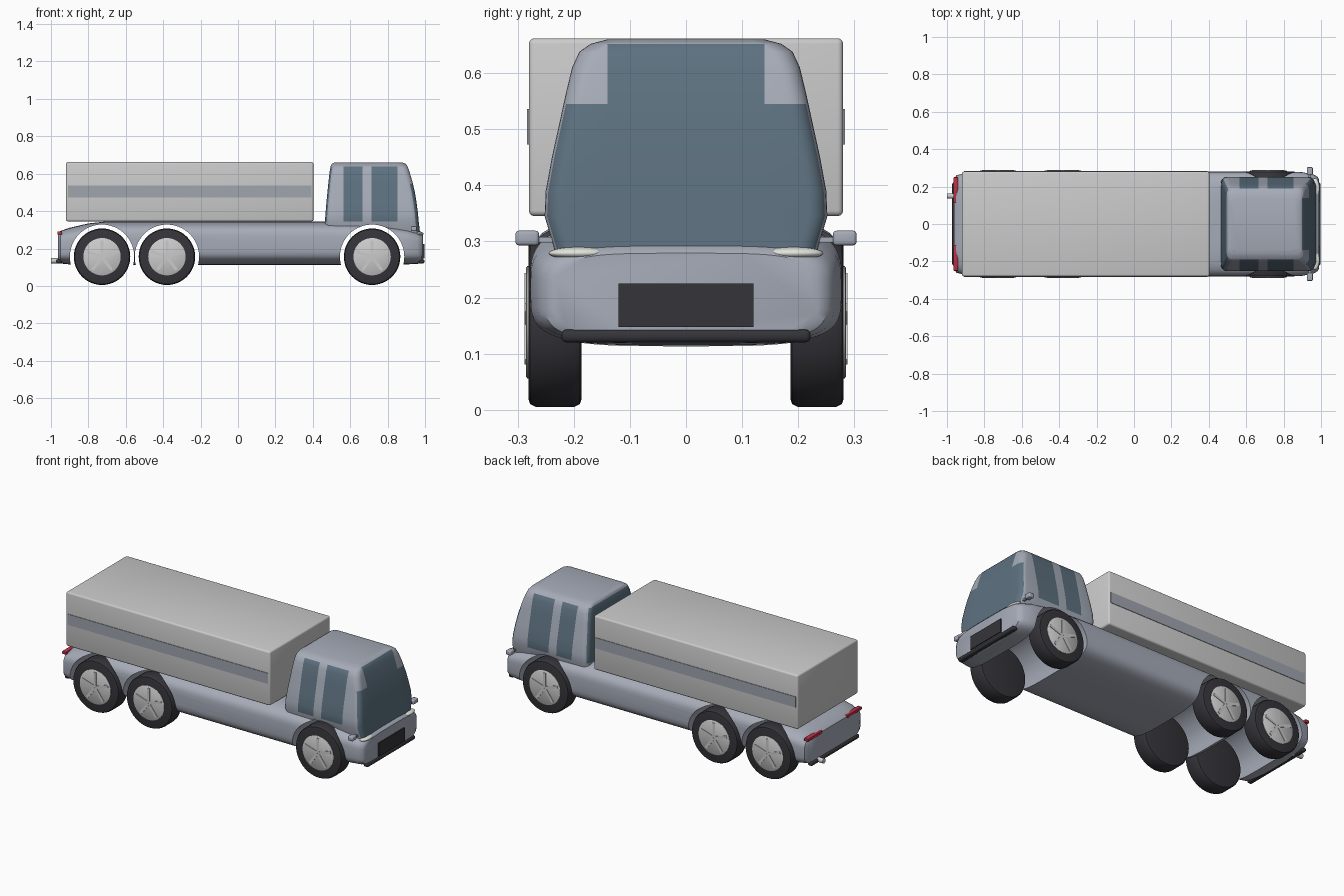
import bpy, bmesh, math
from mathutils import Vector, Matrix

if "Cube" in bpy.data.objects:
    bpy.data.objects.remove(bpy.data.objects["Cube"])


def material(name, rgb):
    m = bpy.data.materials.new(name)
    m.diffuse_color = (*rgb, 1)
    m.use_nodes = True
    m.node_tree.nodes["Principled BSDF"].inputs["Base Color"].default_value = m.diffuse_color
    return m


BODY = material("body_grey_blue", (0.38, 0.41, 0.48))
GLASS = material("window_blue", (0.11, 0.165, 0.215))
PALE = material("pale_grey", (0.60, 0.60, 0.60))
STRIPE = material("stripe_grey", (0.35, 0.38, 0.43))
TYRE = material("tyre_black", (0.035, 0.035, 0.042))
LAMP = material("lamp_white", (0.75, 0.77, 0.72))
RED = material("tail_red", (0.50, 0.03, 0.06))


def finish(name, bm, mats, angle=35):
    """Turn a bmesh into a named object with smooth shading by angle."""
    bmesh.ops.recalc_face_normals(bm, faces=bm.faces)
    me = bpy.data.meshes.new(name)
    bm.to_mesh(me)
    bm.free()
    for m in mats:
        me.materials.append(m)
    ob = bpy.data.objects.new(name, me)
    bpy.context.collection.objects.link(ob)
    smooth(ob, angle)
    return ob


def smooth(ob, angle=35):
    bpy.ops.object.select_all(action='DESELECT')
    bpy.context.view_layer.objects.active = ob
    ob.select_set(True)
    bpy.ops.object.shade_smooth_by_angle(angle=math.radians(angle))


def loft(bm, rings):
    """Skin closed rings of equal length and cap both ends."""
    vs = [[bm.verts.new(p) for p in r] for r in rings]
    n = len(vs[0])
    for a, b in zip(vs, vs[1:]):
        for i in range(n):
            j = (i + 1) % n
            bm.faces.new((a[i], a[j], b[j], b[i]))
    bm.faces.new(vs[0])
    bm.faces.new(vs[-1])


def box(name, lo, hi, mat, bevel=0.0):
    lo, hi = Vector(lo), Vector(hi)
    bm = bmesh.new()
    bmesh.ops.create_cube(bm, size=1, matrix=Matrix.Translation((lo + hi) / 2)
                          @ Matrix.Diagonal((*(hi - lo), 1)))
    if bevel:
        bmesh.ops.bevel(bm, geom=bm.edges[:], offset=bevel, segments=3,
                        profile=0.5, affect='EDGES')
    return finish(name, bm, [mat])


def lathe(name, profile, origin, axis, mat, n=48):
    """Revolve (radius, offset) points round the x or y axis."""
    bm = bmesh.new()
    rings = []
    for r, d in profile:
        ring = []
        for i in range(n):
            c, s = r * math.cos(math.tau * i / n), r * math.sin(math.tau * i / n)
            ring.append(Vector((c, d, s) if axis == 'Y' else (d, c, s)) + Vector(origin))
        rings.append(ring)
    loft(bm, rings)
    return finish(name, bm, [mat])


WHEEL_X, WHEEL_Z = (-0.727, -0.38, 0.717), 0.156

# Hull: superellipse sections along x (x, half width, bottom, top)
SECTIONS = [(-0.962, .235, .128, .283), (-0.95, .260, .120, .294), (-0.90, .274, .115, .311),
            (-0.80, .280, .113, .334), (-0.70, .280, .113, .345), (0.50, .280, .113, .345),
            (0.70, .280, .113, .340), (0.80, .280, .113, .331), (0.90, .277, .115, .313),
            (0.96, .265, .118, .297), (0.982, .252, .122, .288), (0.99, .235, .130, .279)]


def superellipse(x, hw, zb, zt, n=64, e=0.5):
    pts = []
    for i in range(n):
        c, s = math.cos(math.tau * i / n), math.sin(math.tau * i / n)
        pts.append((x, hw * math.copysign(abs(c) ** e, c),
                    (zb + zt) / 2 + (zt - zb) / 2 * math.copysign(abs(s) ** e, s)))
    return pts


bm = bmesh.new()
loft(bm, [superellipse(*s) for s in SECTIONS])
hull = finish("hull", bm, [BODY])

# Cab: rounded rectangles stacked in z (z, back x, front x, half width)
LEVELS = [(.270, .472, .975, .230), (.345, .465, .966, .252), (.390, .468, .962, .250),
          (.450, .473, .954, .239), (.500, .478, .946, .228), (.560, .484, .932, .215),
          (.610, .490, .917, .203), (.638, .495, .907, .190), (.652, .501, .898, .170),
          (.660, .515, .880, .140)]


def rounded_rect(z, x0, x1, hw, r=0.034, seg=6):
    pts = []
    for k, (sx, sy) in enumerate(((1, 1), (-1, 1), (-1, -1), (1, -1))):
        cx = (x1 - r) if sx > 0 else (x0 + r)
        for i in range(seg + 1):
            a = math.pi / 2 * (k + i / seg)
            pts.append((cx + r * math.cos(a), sy * (hw - r) + r * math.sin(a), z))
    return pts


bm = bmesh.new()
loft(bm, [rounded_rect(*lv) for lv in LEVELS])
cuts = [((x, 0, 0), (1, 0, 0)) for x in (.565, .665, .715, .852)]
cuts += [((0, y, 0), (0, 1, 0)) for y in (-.14, .14)]
cuts += [((0, 0, z), (0, 0, 1)) for z in (.545, .64, .655)]
for co, no in cuts:
    bmesh.ops.bisect_plane(bm, geom=bm.verts[:] + bm.edges[:] + bm.faces[:],
                           plane_co=co, plane_no=no)
bmesh.ops.recalc_face_normals(bm, faces=bm.faces)
# Windows: windscreen, two side panes and a rear pane
for f in bm.faces:
    c, n = f.calc_center_median(), f.normal
    screen = n.x > 0.5 and c.z < .655 and (c.z < .545 or abs(c.y) < .14)
    side = (abs(n.y) > .6 and .345 < c.z < .64
            and (.565 < c.x < .665 or .715 < c.x < .852))
    rear = n.x < -.7 and .345 < c.z < .64
    f.material_index = int(screen or side or rear)
cab = finish("cab", bm, [BODY, GLASS])

# Wheel arches cut right through hull and cab
bm = bmesh.new()
for x in WHEEL_X:
    bmesh.ops.create_cone(bm, cap_ends=True, segments=72, radius1=.172, radius2=.172, depth=.8,
                          matrix=Matrix.Translation((x, 0, WHEEL_Z)) @ Matrix.Rotation(math.pi / 2, 4, 'X'))
cutter = finish("arch_cutter", bm, [BODY])
cutter.hide_render = True
for ob in (hull, cab):
    mod = ob.modifiers.new("arches", 'BOOLEAN')
    mod.operation, mod.solver, mod.object = 'DIFFERENCE', 'EXACT', cutter
    bpy.context.view_layer.objects.active = ob
    bpy.ops.object.modifier_apply(modifier=mod.name)
    smooth(ob)
bpy.data.objects.remove(cutter)

# Cargo box
box("cargo_box", (-.92, -.28, .345), (.403, .28, .662), PALE, .010)

for s, side in ((1, "left"), (-1, "right")):
    def sbox(name, x, y, z, mat, bevel=0.0):
        ys = sorted((s * y[0], s * y[1]))
        return box(f"{side}_{name}", (x[0], ys[0], z[0]), (x[1], ys[1], z[1]), mat, bevel)

    # Wheels with pale hubs and five slim spokes
    for i, x in enumerate(WHEEL_X):
        o = (x, 0, WHEEL_Z)
        lathe(f"{side}_tyre_{i}", [(.136, s * .186), (.146, s * .189), (.151, s * .199), (.151, s * .268),
                                   (.146, s * .278), (.136, s * .281)], o, 'Y', TYRE)
        lathe(f"{side}_hub_{i}", [(.10, s * .27), (.10, s * .283), (.097, s * .285)], o, 'Y', PALE)
        bm = bmesh.new()
        for k in range(5):
            bmesh.ops.create_cube(bm, size=1, matrix=Matrix.Translation((x, s * .284, WHEEL_Z))
                                  @ Matrix.Rotation(math.tau * k / 5, 4, 'Y')
                                  @ Matrix.Translation((0, 0, .045))
                                  @ Matrix.Diagonal((.016, .007, .085, 1)))
        finish(f"{side}_spokes_{i}", bm, [PALE])

    sbox("stripe", (-.908, .392), (.278, .283), (.473, .536), STRIPE)
    sbox("mirror", (.924, .956), (.262, .304), (.293, .319), BODY, .006)
    sbox("mirror_arm", (.934, .946), (.225, .270), (.298, .308), BODY)
    sbox("tail_lamp", (-.966, -.940), (.115, .250), (.274, .291), RED, .003)

    # Headlamp
    bm = bmesh.new()
    bmesh.ops.create_uvsphere(bm, u_segments=24, v_segments=12, radius=1,
                              matrix=Matrix.Translation((.968, s * .192, .279))
                              @ Matrix.Diagonal((.024, .053, .011, 1)))
    finish(f"{side}_headlamp", bm, [LAMP], 60)

# Grille, bumpers and exhaust
box("grille", (.982, -.12, .147), (.997, .12, .225), TYRE)
box("front_bumper", (.966, -.222, .120), (.997, .222, .143), TYRE, .009)
box("rear_bumper", (-.972, -.222, .120), (-.942, .222, .143), TYRE, .009)
lathe("exhaust", [(.014, -1.0), (.014, -.93)], (0, .15, .134), 'X', PALE, 20)
